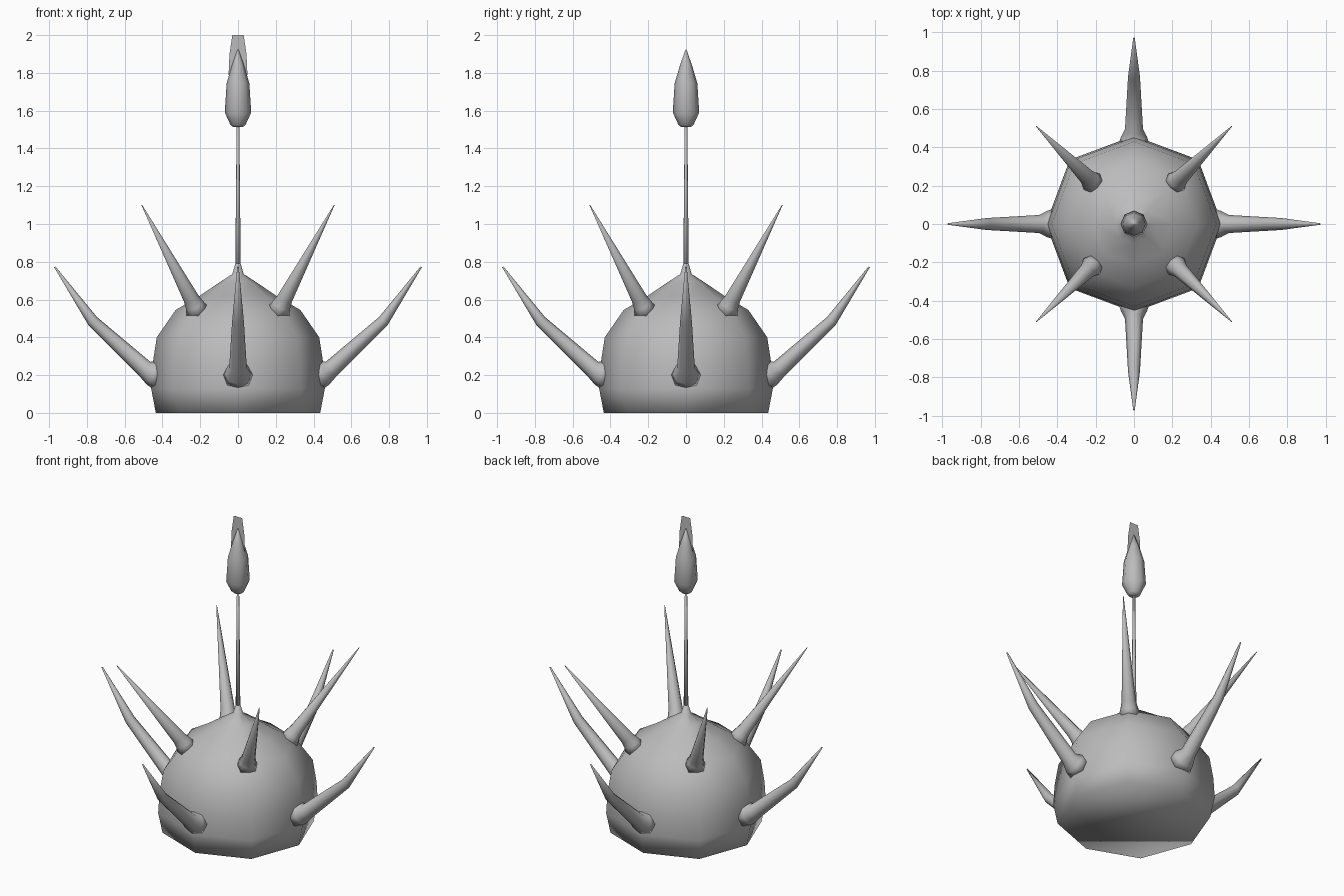
import bpy, bmesh, math
from mathutils import Vector

if "Cube" in bpy.data.objects:
    bpy.data.objects.remove(bpy.data.objects["Cube"])

grey = bpy.data.materials.new("plain_grey")
grey.diffuse_color = (0.5, 0.5, 0.5, 1)
grey.use_nodes = True
grey.node_tree.nodes["Principled BSDF"].inputs["Base Color"].default_value = grey.diffuse_color


def finish(name, bm, smooth=True):
    bmesh.ops.recalc_face_normals(bm, faces=bm.faces[:])
    mesh = bpy.data.meshes.new(name)
    for f in bm.faces:
        f.smooth = smooth
    bm.to_mesh(mesh)
    bm.free()
    mesh.materials.append(grey)
    obj = bpy.data.objects.new(name, mesh)
    bpy.context.collection.objects.link(obj)
    return obj


def loft(name, path, angle=0.0, sides=8, diagonal=1.0):
    """Tube along (outward, height, radius) points, in the upright plane at angle."""
    out = Vector((math.cos(angle), math.sin(angle), 0))
    side = Vector((-math.sin(angle), math.cos(angle), 0))
    pts = [out * r + Vector((0, 0, z)) for r, z, _ in path]
    bm = bmesh.new()
    rings = []
    for i, p in enumerate(pts):
        d = (pts[min(i + 1, len(pts) - 1)] - pts[max(i - 1, 0)]).normalized()
        across = side.cross(d)
        ring = []
        for k in range(sides):
            a = 2 * math.pi * k / sides
            rad = path[i][2] * (diagonal if k % 2 else 1)
            ring.append(bm.verts.new(p + (across * math.cos(a) + side * math.sin(a)) * rad))
        rings.append(ring)
    for a, b in zip(rings, rings[1:]):
        for k in range(sides):
            n = (k + 1) % sides
            bm.faces.new((a[k], a[n], b[n], b[k]))
    bm.faces.new(rings[0])
    bm.faces.new(rings[-1])
    return finish(name, bm)


# Faceted dome body, flaring up into the stem
loft("body", [(0, z, r) for r, z in (
    (0.435, 0), (0.46, 0.13), (0.452, 0.26), (0.43, 0.40), (0.33, 0.545),
    (0.21, 0.615), (0.10, 0.69), (0.03, 0.735), (0.014, 0.79))], diagonal=1.03)

# Thin stem
loft("stem", [(0, 0.76, 0.014), (0, 1.15, 0.011), (0, 1.53, 0.007)])

# Bud on top of the stem
loft("bud", [(0, z, r) for r, z in (
    (0.025, 1.513), (0.04, 1.525), (0.07, 1.59), (0.06, 1.745),
    (0.032, 1.84), (0.002, 1.925))])

# Flat blade rising from the bud
bm = bmesh.new()
bm.faces.new([bm.verts.new((x, 0, z)) for x, z in (
    (0, 1.78), (0.05, 1.79), (0.045, 1.90), (0.03, 2.0),
    (-0.03, 2.0), (-0.045, 1.90), (-0.05, 1.79))])
finish("blade", bm, smooth=False)

# Four bent lower spikes on the axes, four straight upper spikes on the diagonals
for i in range(4):
    a = i * math.pi / 2
    loft(f"lower_spike_{i}", [
        (0.42, 0.20, 0.08), (0.455, 0.212, 0.068), (0.495, 0.235, 0.047),
        (0.77, 0.487, 0.031), (0.97, 0.773, 0.004)], a)
    loft(f"upper_spike_{i}", [
        (0.30, 0.53, 0.065), (0.325, 0.572, 0.05), (0.35, 0.605, 0.042),
        (0.72, 1.10, 0.002)], a + math.pi / 4)
